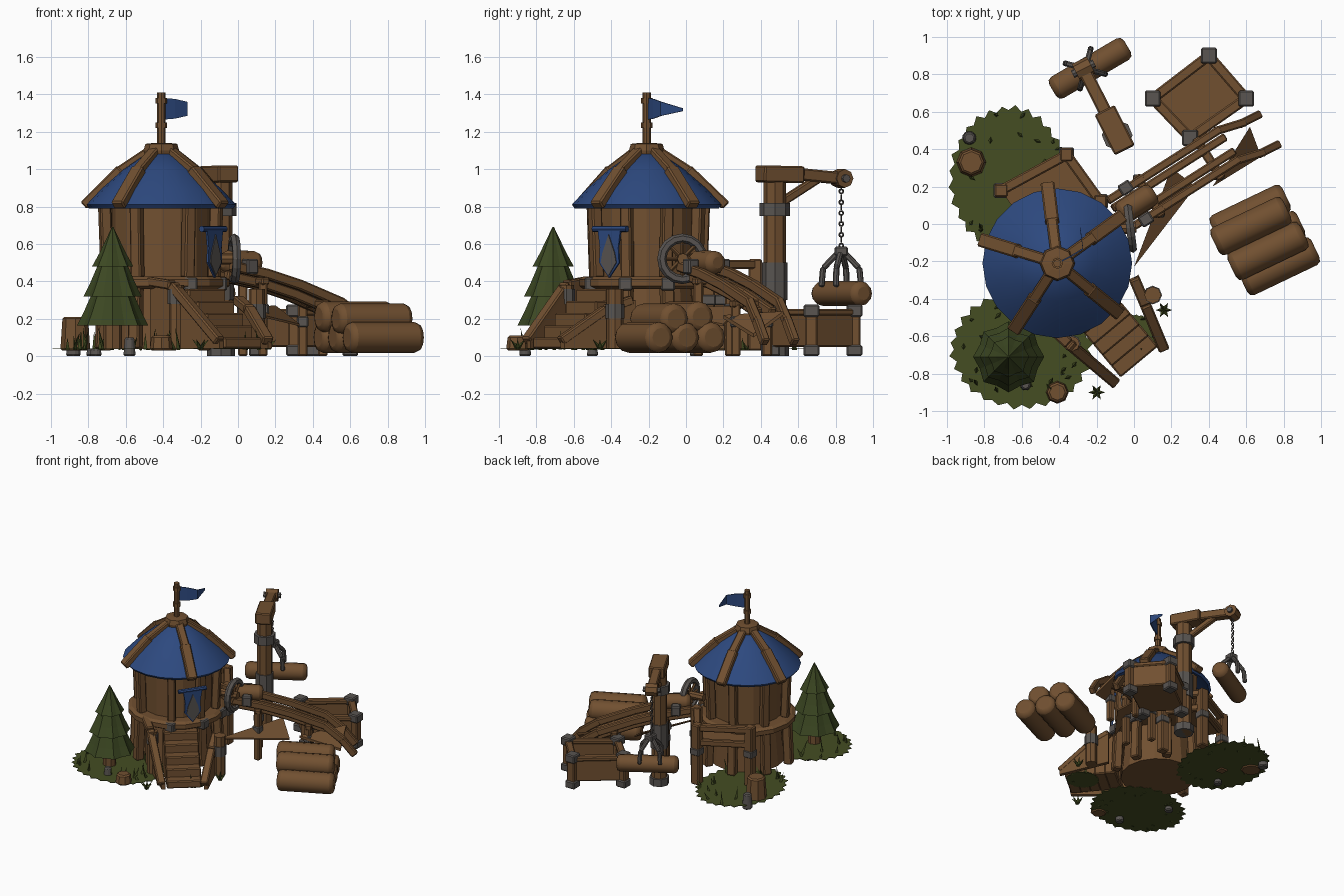
import bpy, bmesh, math, random
from mathutils import Vector, Matrix

if "Cube" in bpy.data.objects:
    bpy.data.objects.remove(bpy.data.objects["Cube"])
random.seed(4)

def mat(name, rgb):
    m = bpy.data.materials.new(name)
    m.diffuse_color = (*rgb, 1)
    m.use_nodes = True
    m.node_tree.nodes["Principled BSDF"].inputs["Base Color"].default_value = m.diffuse_color
    return m

WOOD = mat("wood brown", (0.165, 0.08, 0.03))
BLUE = mat("cloth blue", (0.026, 0.066, 0.21))
GRASS = mat("grass green", (0.058, 0.075, 0.016))
LEAF = mat("tree green", (0.045, 0.064, 0.016))
GREY = mat("metal grey", (0.1, 0.09, 0.083))
smooth = []

def finish(name, bm, m, bevel=0, soft=False, seg=1):
    bmesh.ops.recalc_face_normals(bm, faces=bm.faces)
    me = bpy.data.meshes.new(name)
    bm.to_mesh(me); bm.free()
    me.materials.append(m)
    ob = bpy.data.objects.new(name, me)
    bpy.context.collection.objects.link(ob)
    if bevel:
        b = ob.modifiers.new("bevel", 'BEVEL')
        b.width = bevel; b.segments = seg; b.limit_method = 'ANGLE'; b.angle_limit = 0.8
    if soft: smooth.append(ob)
    return ob

def place(a, b):
    a, b = Vector(a), Vector(b)
    return Matrix.Translation((a + b) / 2) @ (b - a).to_track_quat('Z', 'Y').to_matrix().to_4x4(), (b - a).length

def beam(name, a, b, w, h, m=WOOD, bevel=0.008):
    """box between two points: w sideways, h upward"""
    M, l = place(a, b)
    bm = bmesh.new()
    bmesh.ops.create_cube(bm, size=1, matrix=M @ Matrix.Diagonal((w, h, l, 1)))
    return finish(name, bm, m, bevel)

def rod(name, a, b, r, m=WOOD, r2=None, n=8, bevel=0, soft=False, seg=1):
    M, l = place(a, b)
    bm = bmesh.new()
    bmesh.ops.create_cone(bm, cap_ends=True, segments=n, radius1=r, radius2=r if r2 is None else r2, depth=l, matrix=M)
    return finish(name, bm, m, bevel, soft, seg)

def log(name, a, b, r):
    return rod(name, a, b, r, n=12, bevel=0.03, soft=True, seg=2)

def lathe(name, c, prof, m, n=20, soft=False, star=1.0):
    bm = bmesh.new()
    rings = [[bm.verts.new((c[0] + r * (star if t % 2 else 1) * math.cos(t * math.tau / n),
                            c[1] + r * (star if t % 2 else 1) * math.sin(t * math.tau / n), z))
              for t in range(n)] for r, z in prof]
    for p, q in zip(rings, rings[1:]):
        for i in range(n):
            bm.faces.new((p[i], p[(i + 1) % n], q[(i + 1) % n], q[i]))
    bm.faces.new(rings[0]); bm.faces.new(rings[-1])
    return finish(name, bm, m, 0, soft)

def plate(name, pts, off, m):
    """flat polygon extruded by a vector"""
    bm = bmesh.new()
    f = bm.faces.new([bm.verts.new(p) for p in pts])
    g = bmesh.ops.extrude_face_region(bm, geom=[f])['geom']
    bmesh.ops.translate(bm, vec=off, verts=[v for v in g if isinstance(v, bmesh.types.BMVert)])
    return finish(name, bm, m)

def ring(name, c, axis, R, r, m=GREY, n=16, k=6):
    bm = bmesh.new()
    M = Matrix.Translation(c) @ Vector(axis).to_track_quat('Z', 'Y').to_matrix().to_4x4()
    P = [[bm.verts.new(M @ Vector(((R + r * math.cos(j * math.tau / k)) * math.cos(i * math.tau / n),
          (R + r * math.cos(j * math.tau / k)) * math.sin(i * math.tau / n), r * math.sin(j * math.tau / k))))
          for j in range(k)] for i in range(n)]
    for i in range(n):
        for j in range(k):
            bm.faces.new((P[i][j], P[(i + 1) % n][j], P[(i + 1) % n][(j + 1) % k], P[i][(j + 1) % k]))
    return finish(name, bm, m)

C = Vector((-0.41, -0.21, 0)); Z = Vector((0, 0, 1))
def pol(deg, r, z):
    return C + Vector((r * math.cos(math.radians(deg)), r * math.sin(math.radians(deg)), z))

# tower body: lower wall, platform, upper wall
lathe("lower_wall", C, [(0.28, 0.04), (0.25, 0.38)], WOOD, 16)
lathe("platform", C, [(0.34, 0.36), (0.365, 0.375), (0.365, 0.41), (0.34, 0.425)], WOOD, 16)
lathe("upper_wall", C, [(0.265, 0.42), (0.265, 0.82)], WOOD, 16)
for d in (20, 62, 105, 150, 195, 245, 298, 340):
    beam("wall_post", pol(d, 0.3, 0.42), pol(d, 0.315, 0.82), 0.06, 0.06)
    beam("base_post", pol(d, 0.33, 0.04), pol(d, 0.315, 0.38), 0.065, 0.065)
for d in (20, 298, 340):
    beam("post_bracket", pol(d, 0.335, 0.35), pol(d, 0.335, 0.42), 0.075, 0.075, GREY)

# roof, rafters, cap, pole, flag
lathe("roof", C, [(0.3, 0.83), (0.385, 0.79), (0.4, 0.81), (0.32, 0.895), (0.2, 1.0), (0.07, 1.09)], BLUE, 20, True)
for d in (36, 97, 163, 237, 321):
    beam("rafter_low", pol(d, 0.425, 0.805), pol(d, 0.22, 1.0), 0.075, 0.05)
    beam("rafter_high", pol(d, 0.24, 0.985), pol(d, 0.06, 1.1), 0.06, 0.045)
lathe("roof_cap", C, [(0.09, 1.08), (0.095, 1.1), (0.085, 1.135), (0.04, 1.14)], WOOD, 8)
rod("flag_pole", C + Z * 1.13, C + Z * 1.41, 0.022)
rod("pole_collar", C + Z * 1.22, C + Z * 1.25, 0.03)
rod("pole_knob", C + Z * 1.35, C + Z * 1.38, 0.03)
flag = [(0.01, 0.01, 1.265, 1.38), (0.07, 0.04, 1.27, 1.375), (0.135, 0.08, 1.285, 1.36), (0.12, 0.195, 1.31, 1.325)]
for (x0, y0, a0, b0), (x1, y1, a1, b1) in zip(flag, flag[1:]):
    plate("flag", [C + Vector(v) for v in ((x0, y0, a0), (x1, y1, a1), (x1, y1, b1), (x0, y0, b0))], (0.004, -0.006, 0), BLUE)

# banner on the front right wall
n = Vector((math.cos(math.radians(-35)), math.sin(math.radians(-35)), 0))
s = Vector((-n.y, n.x, 0))
B = C + n * 0.34
rod("banner_rod", B - s * 0.11 + Z * 0.68, B + s * 0.11 + Z * 0.68, 0.017, BLUE)
plate("banner", [B + s * u + Z * z for u, z in ((-.075, .68), (.075, .68), (.06, .58), (.065, .5), (0, .42), (-.065, .5), (-.06, .58))], n * 0.012, BLUE)
plate("banner_emblem", [B + n * 0.012 + s * u + Z * z for u, z in ((0, .65), (.04, .55), (.05, .5), (0, .43), (-.05, .5), (-.04, .55))], n * 0.006, GREY)

# entrance stairs with sloped side walls and rails
d = Vector((0.64, -0.77, 0)); p = Vector((0.77, 0.64, 0))
for i in range(5):
    a = C + d * (0.3 + 0.075 * i); top = 0.36 - 0.065 * i; h = Z * (0.02 + top / 2)
    beam("stair_step", a + h, a + d * 0.085 + h, 0.26, top - 0.04)
for a, b, c in (((-0.47, -0.53, 0.4), (-0.35, -0.64, 0.38), (-0.1, -0.85, 0.08)),
                ((0.0, -0.29, 0.3), (0.06, -0.43, 0.25), (0.16, -0.67, 0.08))):
    a, b, c = Vector(a), Vector(b), Vector(c)
    plate("stair_side", [(a.x, a.y, 0.04), (c.x, c.y, 0.04), c, b, a], p * 0.03, WOOD)
    beam("stair_rail", a, b, 0.06, 0.05)
    beam("stair_rail", b, c, 0.06, 0.05)
rod("stair_post", (0.1, -0.38, 0.04), (0.1, -0.38, 0.36), 0.045)
rod("stair_post_band", (0.1, -0.38, 0.2), (0.1, -0.38, 0.28), 0.05, GREY)
rod("stair_post", (-0.33, -0.64, 0.04), (-0.33, -0.64, 0.38), 0.04)
rod("stair_post_band", (-0.33, -0.64, 0.28), (-0.33, -0.64, 0.36), 0.046, GREY)

# back balcony
q = [(-0.71, 0.18), (-0.36, 0.37), (-0.18, 0.12)]
plate("balcony_deck", [(x, y, 0.36) for x, y in q] + [(-0.3, 0.02, 0.36), (-0.6, 0.02, 0.36)], (0, 0, 0.03), WOOD)
for a, b in zip(q, q[1:]):
    beam("balcony_rail", (*a, 0.49), (*b, 0.49), 0.055, 0.05)
    beam("balcony_edge", (*a, 0.37), (*b, 0.37), 0.04, 0.05)
for x, y in q:
    beam("balcony_post", (x, y, 0.03), (x, y, 0.52), 0.07, 0.07)
    beam("balcony_bracket", (x, y, 0.27), (x, y, 0.33), 0.08, 0.08, GREY)

# winch wheel
W = Vector((-0.02, -0.02, 0.52)); ax = Vector((1, 0.12, 0))
ring("wheel_rim", W, ax, 0.11, 0.025)
rod("wheel_hub", W - ax * 0.12, W + ax * 0.03, 0.03)
for i in range(4):
    t = i * math.pi / 4
    v = Vector((0, math.cos(t), math.sin(t))) * 0.11
    beam("wheel_spoke", W - v, W + v, 0.02, 0.02)

# curved log chute
path = [(-0.08, 0.05, 0.46), (0.1, 0.165, 0.42), (0.28, 0.28, 0.36), (0.5, 0.42, 0.265), (0.63, 0.46, 0.17), (0.71, 0.5, 0.06)]
w = Vector((0.54, -0.84, 0))
for o, zz in ((-0.095, 0.02), (0.095, 0.02), (-0.045, -0.03), (0.045, -0.03)):
    pts = [Vector(v) + w * o + Z * zz for v in path]
    if abs(o) < 0.05: pts = pts[:4]
    for a, b in zip(pts, pts[1:]):
        e = (b - a).normalized() * 0.012
        beam("chute_rail", a - e, b + e, 0.045, 0.055)
for x, y, z in ((0.08, 0.15, 0.4), (0.4, 0.35, 0.28)):
    v = Vector((x, y, z))
    beam("chute_crossbar", v - w * 0.13, v + w * 0.13, 0.05, 0.04)
    for o in (-0.1, 0.1):
        g = v + w * o
        beam("chute_leg", (g.x, g.y, 0.0), g, 0.05, 0.05)
        beam("chute_leg_band", (g.x, g.y, z * 0.55), (g.x, g.y, z * 0.55 + 0.06), 0.062, 0.062, GREY)
for o in (-0.1, 0.1):
    g = Vector((-0.02, 0.09, 0.48)) + w * o
    beam("chute_start_bracket", g, g + Vector((0.06, 0.038, 0)), 0.065, 0.08, GREY)
plate("chute_apron", [(0.0, -0.23, 0.24), (0.33, 0.2, 0.16), (0.2, 0.3, 0.26)], (0, 0, 0.012), WOOD)
plate("chute_gusset", [(0.42, 0.2, 0.2), (0.62, 0.52, 0.22), (0.68, 0.36, 0.1)], (0, 0, 0.02), WOOD)
log("log_on_chute", (-0.08, 0.05, 0.505), (0.11, 0.17, 0.5), 0.062)

# crane: post, arm, chain, claw and hanging log
P = Vector((-0.09, 0.475, 0)); T = Vector((-0.27, 0.83, 0.95))
u = (T - P); u.z = 0; u.normalize()
rod("crane_post", P, P + Z * 0.98, 0.06)
rod("crane_foot", P, P + Z * 0.06, 0.075, GREY)
rod("crane_band_low", P + Z * 0.3, P + Z * 0.5, 0.068, GREY)
rod("crane_band_high", P + Z * 0.75, P + Z * 0.82, 0.082, GREY)
beam("crane_head", P - u * 0.09 + Z * 0.975, P + u * 0.15 + Z * 0.97, 0.12, 0.09)
beam("crane_arm", P + u * 0.12 + Z * 0.975, T, 0.07, 0.065)
beam("crane_brace", P + Z * 0.8, P + u * 0.26 + Z * 0.95, 0.045, 0.045)
rod("crane_arm_tip", T - Vector((u.y, -u.x, 0)) * 0.045, T + Vector((u.y, -u.x, 0)) * 0.045, 0.05)
rod("pulley_bolt", T - Vector((u.y, -u.x, 0)) * 0.065, T + Vector((u.y, -u.x, 0)) * 0.065, 0.022, GREY)
for i in range(12):
    ring("chain_link", T - Z * (0.04 + 0.029 * i), (1, 0, 0) if i % 2 else (0, 1, 0), 0.011, 0.005, GREY, 8, 4)
H = Vector((-0.26, 0.83, 0))
beam("claw_hub", H + Z * 0.535, H + Z * 0.585, 0.07, 0.07, GREY)
for i in range(4):
    t = math.radians(75 + 90 * i)
    v = Vector((math.cos(t), math.sin(t), 0))
    beam("claw_upper", H + v * 0.02 + Z * 0.55, H + v * 0.1 + Z * 0.47, 0.03, 0.03, GREY)
    beam("claw_lower", H + v * 0.1 + Z * 0.475, H + v * 0.11 + Z * 0.37, 0.03, 0.03, GREY)
log("hanging_log", (-0.435, 0.715, 0.335), (-0.035, 0.95, 0.335), 0.066)

# open crate with metal corners
k = [Vector(v) for v in ((0.1, 0.67, 0), (0.4, 0.9, 0), (0.6, 0.67, 0), (0.3, 0.46, 0))]
plate("crate_floor", [v + Z * 0.05 for v in k], (0, 0, 0.03), WOOD)
for i, a in enumerate(k):
    b = k[(i + 1) % 4]
    beam("crate_side", a + Z * 0.14, b + Z * 0.14, 0.035, 0.18)
    beam("crate_top_rail", a + Z * 0.235, b + Z * 0.235, 0.055, 0.035)
    for z0, z1, s2, m in ((0, 0.06, 0.085, GREY), (0.05, 0.22, 0.065, WOOD), (0.21, 0.275, 0.085, GREY)):
        beam("crate_corner", a + Z * z0, a + Z * z1, s2, s2, m)

# stacked logs
L = Vector((0.9, 0.43, 0)); S = Vector((0.43, -0.9, 0)); K = Vector((0.69, -0.09, 0.1))
for o, z, sh in ((-0.16, 0, 0), (0, 0, 0.01), (0.16, 0, 0.02), (-0.1, 0.11, -0.025), (0.06, 0.1, 0.0)):
    c = K + S * o + L * sh + Z * z
    log("stacked_log", c - L * 0.215, c + L * 0.215, 0.082)

# grass patches with jagged edges, and tufts
for cx, cy, rx, ry in ((-0.67, 0.24, 0.325, 0.4), (-0.6, -0.67, 0.39, 0.325), (0.0, -0.6, 0.13, 0.12)):
    pts = []
    for i in range(56):
        t = i * math.tau / 56
        r = (1.0 if i % 2 else 0.93) - random.random() * 0.03
        pts.append((cx + rx * r * math.cos(t), cy + ry * r * math.sin(t), 0.038))
    plate("grass_patch", pts, (0, 0, 0.004), GRASS)
    for i in range(22 if rx > 0.2 else 3):
        t = random.random() * math.tau; r = 0.55 + 0.35 * random.random()
        x, y = cx + rx * r * math.cos(t), cy + ry * r * math.sin(t)
        rod("grass_tuft", (x, y, 0.035), (x + random.uniform(-.03, .03), y + random.uniform(-.03, .03), random.uniform(0.08, 0.16)), 0.013, GRASS, 0, 3)
for x, y in ((0.16, -0.46), (-0.2, -0.9)):
    for i in range(6):
        rod("leafy_plant", (x, y, 0.04), (x + 0.045 * math.cos(i * 1.05), y + 0.045 * math.sin(i * 1.05), 0.09), 0.016, GRASS, 0, 3)

# pine tree, stumps and stones
tx, ty = -0.67, -0.71
rod("tree_trunk", (tx, ty, 0.04), (tx, ty, 0.2), 0.05)
for z0, z1, r0, r1 in ((0.165, 0.36, 0.19, 0.1), (0.32, 0.52, 0.155, 0.065), (0.48, 0.69, 0.11, 0.004)):
    lathe("tree_tier", (tx, ty), [(r0 * 0.5, z0 + 0.03), (r0, z0), (r0 * 0.62 + r1 * 0.38, z0 + (z1 - z0) * 0.35), (r1, z1)], LEAF, 16, star=0.88)
for x, y, r, h in ((-0.87, 0.33, 0.08, 0.21), (-0.41, -0.9, 0.062, 0.11)):
    rod("stump", (x, y, 0.03), (x, y, h), r, WOOD, r * 0.85, 8, 0.01)
for x, y, r, z in ((-0.88, 0.46, 0.042, 0.12), (-0.76, -0.5, 0.035, 0.04), (-0.58, -0.86, 0.035, 0.1), (-0.78, 0.05, 0.035, 0.04)):
    rod("stone", (x, y, 0), (x, y, z), r, GREY, r * 0.8, 7, 0.008)

# smooth shading on rounded parts
for ob in smooth:
    ob.select_set(True)
bpy.context.view_layer.objects.active = smooth[0]
bpy.ops.object.shade_smooth_by_angle(angle=math.radians(40))
